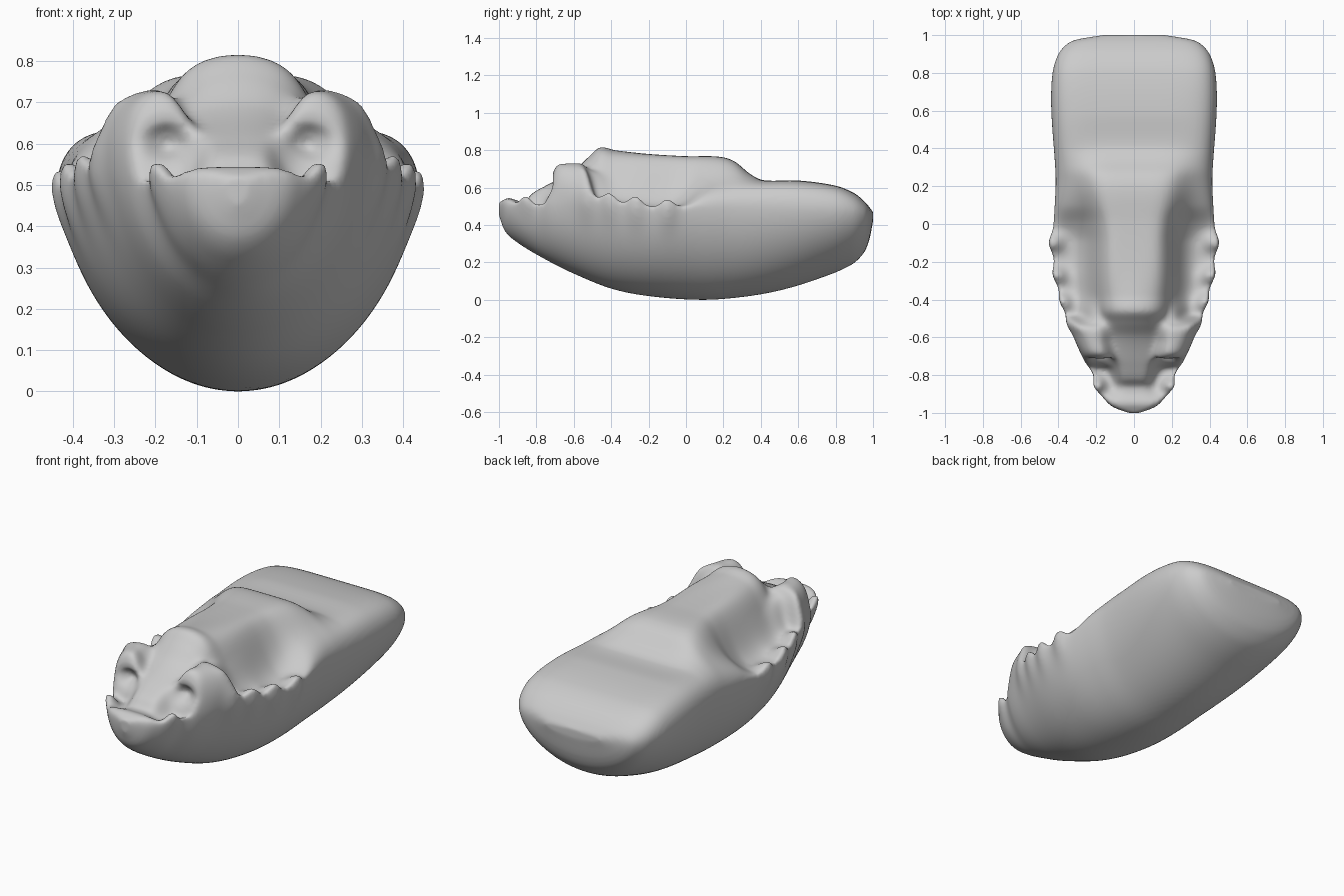
import bpy, bmesh, math

if "Cube" in bpy.data.objects:
    bpy.data.objects.remove(bpy.data.objects["Cube"])


def curve(*pts):
    # Smooth cubic interpolation through (position, value) pairs
    n = len(pts)
    m = []
    for i in range(n):
        a, b = pts[max(i - 1, 0)], pts[min(i + 1, n - 1)]
        m.append((b[1] - a[1]) / (b[0] - a[0]))

    def f(y):
        y = min(max(y, pts[0][0]), pts[-1][0])
        i = max(k for k in range(n - 1) if pts[k][0] <= y)
        (x0, v0), (x1, v1) = pts[i], pts[i + 1]
        h = x1 - x0
        t = (y - x0) / h
        return ((2*t**3 - 3*t*t + 1) * v0 + (t**3 - 2*t*t + t) * h * m[i]
                + (3*t*t - 2*t**3) * v1 + (t**3 - t*t) * h * m[i + 1])
    return f


def bump(d, r, p=2):
    # Soft bell shape
    return math.exp(-abs(d / r) ** p)


# Lengthwise profiles: half width, keel, rim, centre ridge, side gutter, ridge half width
width = curve((-1, .03), (-.97, .11), (-.93, .155), (-.87, .195), (-.8, .215), (-.72, .265),
              (-.6, .31), (-.4, .38), (-.25, .415), (-.1, .43), (.1, .42), (.25, .415),
              (.6, .438), (.78, .434), (.88, .41), (.94, .37), (.975, .31), (1, .17))
keel = curve((-1, .45), (-.97, .37), (-.9, .305), (-.75, .215), (-.6, .14), (-.4, .06),
             (-.2, .02), (.08, 0), (.3, .015), (.5, .05), (.7, .11), (.88, .185),
             (.95, .25), (.98, .32), (1, .42))
rim = curve((-1, .5), (-.85, .51), (-.7, .52), (-.5, .54), (-.3, .51), (-.1, .495),
            (.3, .5), (.85, .48), (1, .45))
crown = curve((-1, .52), (-.95, .545), (-.9, .53), (-.86, .53), (-.82, .57), (-.75, .61),
              (-.6, .69), (-.52, .765), (-.46, .815), (-.38, .80), (-.2, .78), (0, .768),
              (.18, .765), (.26, .74), (.34, .675), (.41, .64), (.6, .638), (.8, .61),
              (.9, .57), (.96, .52), (1, .47))
gutter = curve((-1, .52), (-.94, .54), (-.87, .49), (-.78, .47), (-.6, .5), (-.45, .48),
               (-.1, .46), (0, .51), (.1, .58), (.25, .61), (.42, .635), (.6, .635),
               (.8, .61), (.9, .565), (.96, .515), (1, .46))
ridge = curve((-1, .09), (-.85, .09), (-.75, .12), (-.6, .19), (-.4, .225), (0, .225),
              (.2, .27), (.4, .3), (1, .3))
# Teeth along the side rim: (y, outward swell, upward swell)
TEETH = ((-.53, .02, .03), (-.41, .018, .045), (-.27, .02, .05), (-.10, .022, .045))

# Body: closed loft of rounded keel sections with a sculpted top
NY, NX = 260, 80
bm = bmesh.new()
rings = []
for j in range(NY + 1):
    t = j / NY
    y = .5 * -math.cos(math.pi * t) + .5 * (2 * t - 1)
    w, zr, zk, c, g, rw = (f(y) for f in (width, rim, keel, crown, gutter, ridge))
    out = sum(o * bump(y - p, .05) for p, o, _ in TEETH)
    up = sum(u * bump(y - p, .045) for p, _, u in TEETH)
    tusk = bump(y + .855, .04)
    brow = bump(y + .62, .115, 6)
    dome = 2.2 * bump(y + .5, .2)
    ring = []
    for k in range(2 * NX):
        s = -math.cos(math.pi * k / NX)
        a = abs(s)
        x = a * w
        if k >= NX:
            floor = g + (zr - g) * a ** 4 * .8 * (g < zr)
            top = floor + (c - dome * min(x, .2) ** 2 - floor) / (1 + (x / rw) ** 6)
            # Brow lobes lean inward towards the front
            mid = .245 + .25 * min(0, y + .62)
            lift = brow * bump(x - mid, .115, 5)
            top += max(0, .735 - top) * lift
            # Root of each brow running back along the ridge
            top += max(0, .70 - top) * .8 * bump(y + .5, .07) * bump(x - .2, .06)
            z = zr + (top - zr) * math.sqrt(max(0, 1 - a ** 8))
            z += up * bump(a - .96, .12)
        else:
            z = zr - (zr - zk) * max(0, 1 - s * s) ** .57
        z += tusk * .055 * bump(x - .18, .035) * bump(z - zr, .08)
        # Swells that fade down the flank
        d = z - zr
        side = bump(d, .12 if d < 0 else .1)
        x += a ** 6 * side * (out + .018 * tusk)
        x += a ** 6 * .012 * bump(y + .62, .07) * bump(z - .63, .12)
        # Eye hollows pressed into the brow fronts
        yy = y
        if k >= NX:
            yy += .07 * bump(x - .17, .05) * bump(z - .60, .035) * bump(y + .72, .06)
        ring.append(bm.verts.new((math.copysign(x, s), yy, z)))
    rings.append(ring)
for p, q in zip(rings, rings[1:]):
    for k in range(2 * NX):
        n = (k + 1) % (2 * NX)
        bm.faces.new((p[k], p[n], q[n], q[k]))
bm.faces.new(rings[0])
bm.faces.new(rings[-1])

bmesh.ops.recalc_face_normals(bm, faces=bm.faces)
mesh = bpy.data.meshes.new("sculpted_body")
bm.to_mesh(mesh)
bm.free()
body = bpy.data.objects.new("sculpted_body", mesh)
bpy.context.collection.objects.link(body)

# Even out the skin and soften it
r = body.modifiers.new("fuse", 'REMESH')
r.mode = 'VOXEL'
r.voxel_size = .01
r.use_smooth_shade = True
s = body.modifiers.new("soften", 'SMOOTH')
s.factor = .5
s.iterations = 10
